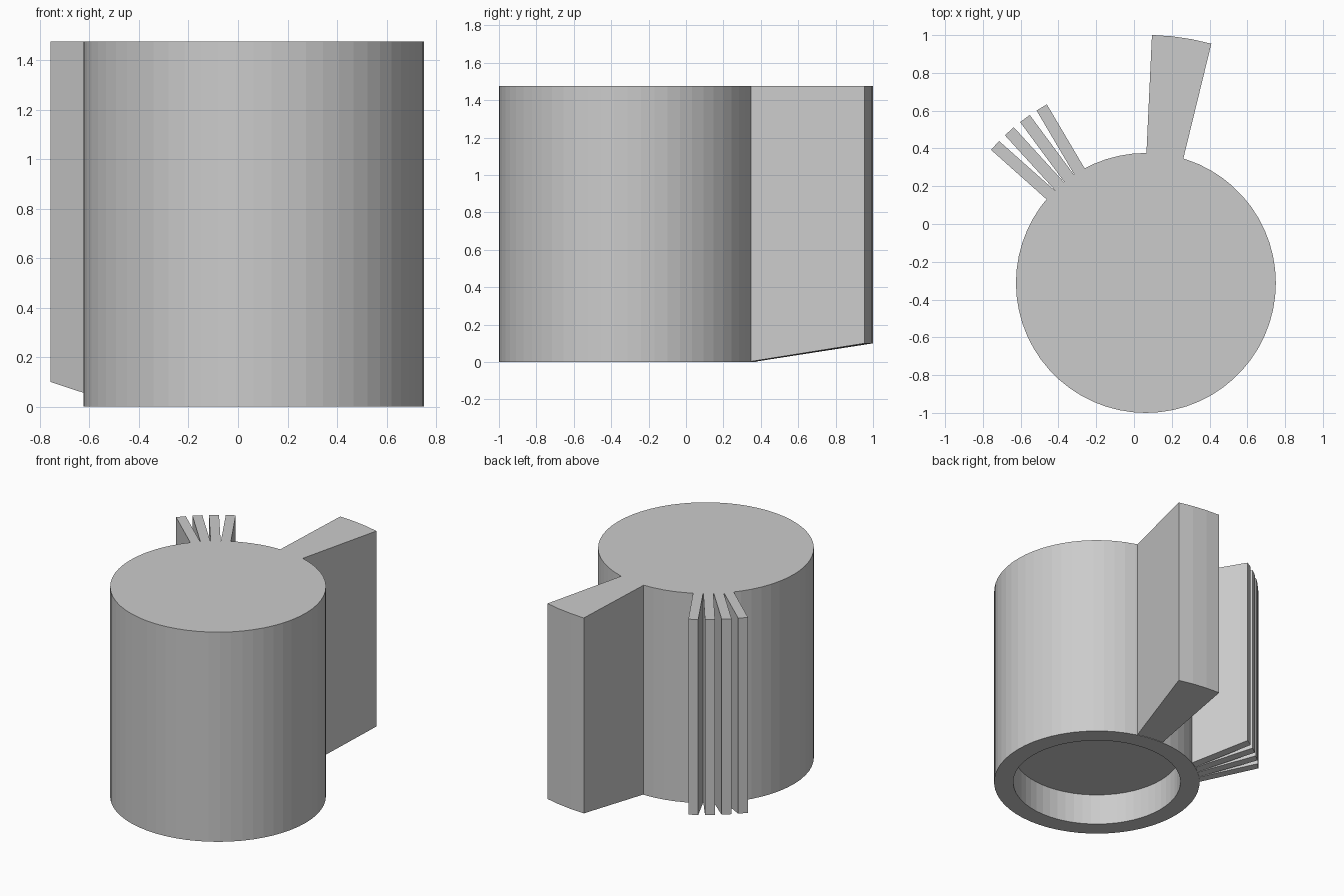
import bpy, bmesh, math

if "Cube" in bpy.data.objects:
    bpy.data.objects.remove(bpy.data.objects["Cube"])

CX, CY = 0.063, -0.312      # cylinder axis
R, R_IN = 0.688, 0.56       # outer and recess radius
H, DEPTH = 1.475, 0.225     # height and recess depth
SEG = 60

grey = bpy.data.materials.new("plain grey")
grey.diffuse_color = (0.6, 0.6, 0.6, 1)
grey.use_nodes = True
grey.node_tree.nodes["Principled BSDF"].inputs["Base Color"].default_value = grey.diffuse_color


def polar(r, deg, z):
    a = math.radians(deg)
    return (CX + r * math.cos(a), CY + r * math.sin(a), z)


def finish(bm, name):
    bmesh.ops.recalc_face_normals(bm, faces=bm.faces)
    me = bpy.data.meshes.new(name)
    bm.to_mesh(me)
    bm.free()
    me.materials.append(grey)
    ob = bpy.data.objects.new(name, me)
    bpy.context.collection.objects.link(ob)
    return ob


def body():
    """Drum with a round recess in its underside: a lathe of four rings."""
    bm = bmesh.new()
    rings = [[bm.verts.new(polar(r, 360 * i / SEG, z)) for i in range(SEG)]
             for r, z in ((R, H), (R, 0), (R_IN, 0), (R_IN, DEPTH))]
    for a, b in zip(rings, rings[1:]):
        for i in range(SEG):
            j = (i + 1) % SEG
            bm.faces.new((a[i], a[j], b[j], b[i]))
    bm.faces.new(rings[0])
    bm.faces.new(rings[-1])
    return finish(bm, "drum_body")


def fin(name, r_tip, root, tip, steps):
    """Radial fin: root and tip angle spans, rounded tip, underside rising outwards."""
    r_root = R - 0.012
    slope = 0.1 / (r_tip - R)

    def row(r, span, z):
        return [bm.verts.new(polar(r, span[0] + (span[1] - span[0]) * i / steps, z))
                for i in range(steps + 1)]

    bm = bmesh.new()
    # four rows around the radial section, bridged into a closed strip
    rows = [row(r_root, root, H), row(r_tip, tip, H),
            row(r_tip, tip, 0.1), row(r_root, root, (r_root - R) * slope + 0.003)]
    for k in range(4):
        a, b = rows[k], rows[(k + 1) % 4]
        for i in range(steps):
            bm.faces.new((a[i], a[i + 1], b[i + 1], b[i]))
    for i in (0, steps):
        bm.faces.new([r[i] for r in rows])
    return finish(bm, name)


body()

# wide fin at the back
fin("wide_fin", 1.313, (73.2, 89.8), (74.7, 88.6), 3)

# four thin fins at the back left
for n in range(4):
    a = 118.1 + 5.48 * n
    c = 120.7 + 5.65 * n
    fin("thin_fin_%d" % (n + 1), 1.081, (a, a + 5.4), (c - 1.68, c + 1.68), 1)
